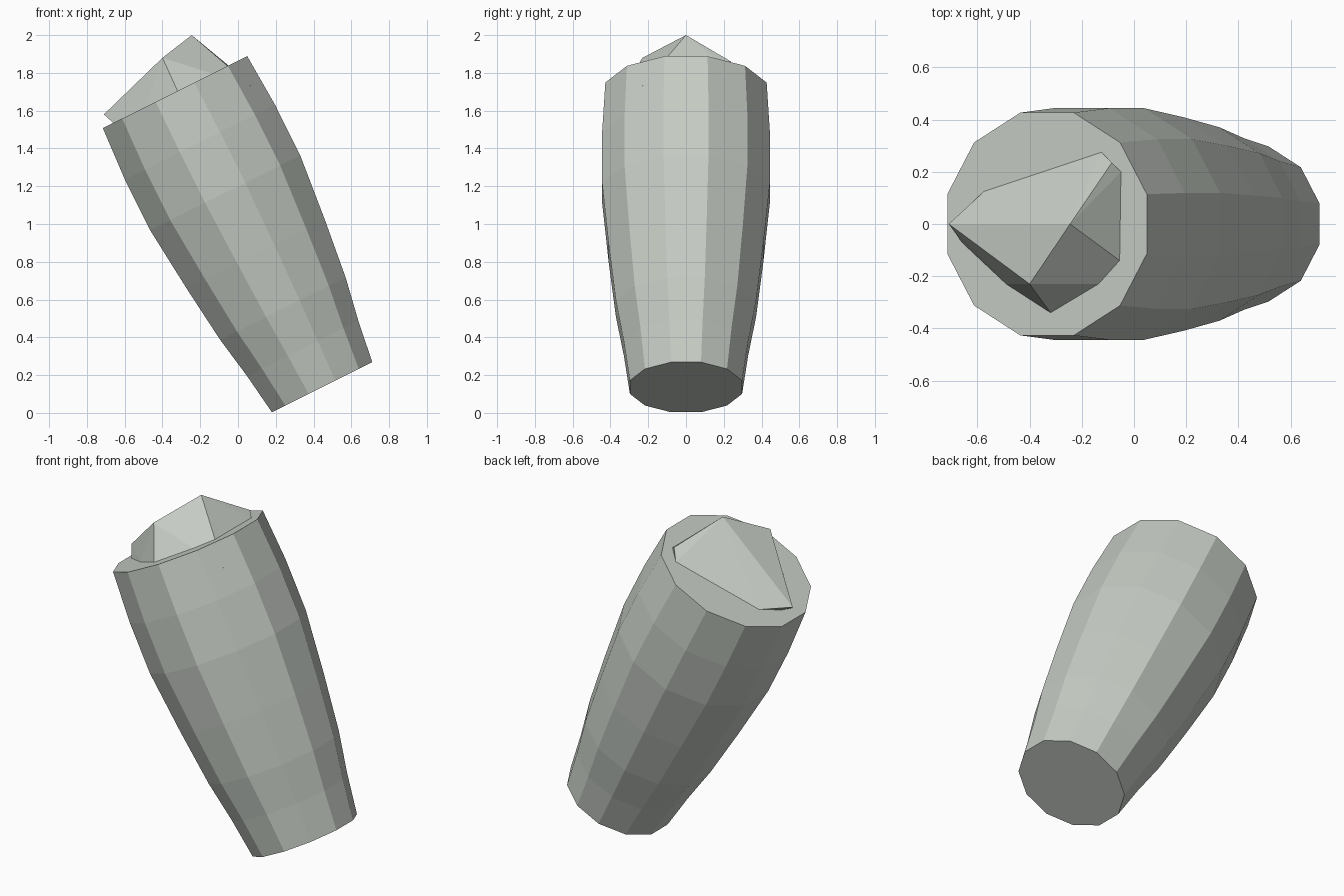
import bpy, bmesh, math
from mathutils import Vector

if "Cube" in bpy.data.objects:
    bpy.data.objects.remove(bpy.data.objects["Cube"])

stone = bpy.data.materials.new("pale_grey_green")
stone.diffuse_color = (0.56, 0.60, 0.55, 1)
stone.use_nodes = True
stone.node_tree.nodes["Principled BSDF"].inputs["Base Color"].default_value = stone.diffuse_color


def make_object(name, bm):
    bmesh.ops.recalc_face_normals(bm, faces=bm.faces[:])
    mesh = bpy.data.meshes.new(name)
    bm.to_mesh(mesh)
    bm.free()
    mesh.materials.append(stone)
    ob = bpy.data.objects.new(name, mesh)
    bpy.context.collection.objects.link(ob)
    return ob


# Leaning frame of the body: base centre, axis and the two cross directions
base = Vector((0.445, 0, 0.136))
axis = Vector((-0.446, 0, 0.895)).normalized()
side = Vector((axis.z, 0, -axis.x))
across = Vector((0, 1, 0))
SIDES = 12

# Tapered twelve-sided body: (distance along axis, half width across flats)
profile = [(0, 0.297), (0.23, 0.329), (0.465, 0.371), (0.79, 0.409),
           (1.15, 0.444), (1.45, 0.444), (1.745, 0.427)]
bm = bmesh.new()
rings = []
for dist, half in profile:
    radius = half / math.cos(math.pi / SIDES)
    ring = []
    for i in range(SIDES):
        a = (i + 0.5) * 2 * math.pi / SIDES
        ring.append(bm.verts.new(base + axis * dist + side * radius * math.cos(a)
                                 + across * radius * math.sin(a)))
    rings.append(ring)
for low, high in zip(rings, rings[1:]):
    for i in range(SIDES):
        j = (i + 1) % SIDES
        bm.faces.new((low[i], low[j], high[j], high[i]))
bm.faces.new(rings[0])
bm.faces.new(rings[-1])
make_object("body", bm)

# Faceted crystal set into the top: free corners, then the outline on the cap
corners = [(-0.245, 0, 2.0), (-0.71, 0, 1.58), (-0.40, -0.23, 1.88),
           (-0.085, 0.235, 1.862), (0.065, -0.23, 1.732), (-0.25, 0, 1.35)]
outline = [(-0.66, -0.07), (-0.49, -0.23), (-0.32, -0.34), (-0.15, -0.235),
           (-0.055, -0.14), (-0.05, 0.20), (-0.125, 0.275), (-0.575, 0.125)]
top = base + axis * 1.745
bm = bmesh.new()
for p in corners:
    bm.verts.new(p)
for x, y in outline:
    bm.verts.new((x, y, top.z - (x - top.x) * axis.x / axis.z))
hull = bmesh.ops.convex_hull(bm, input=bm.verts[:])
loose = [v for v in bm.verts if not v.link_faces]
bmesh.ops.delete(bm, geom=loose, context='VERTS')
make_object("crystal", bm)
